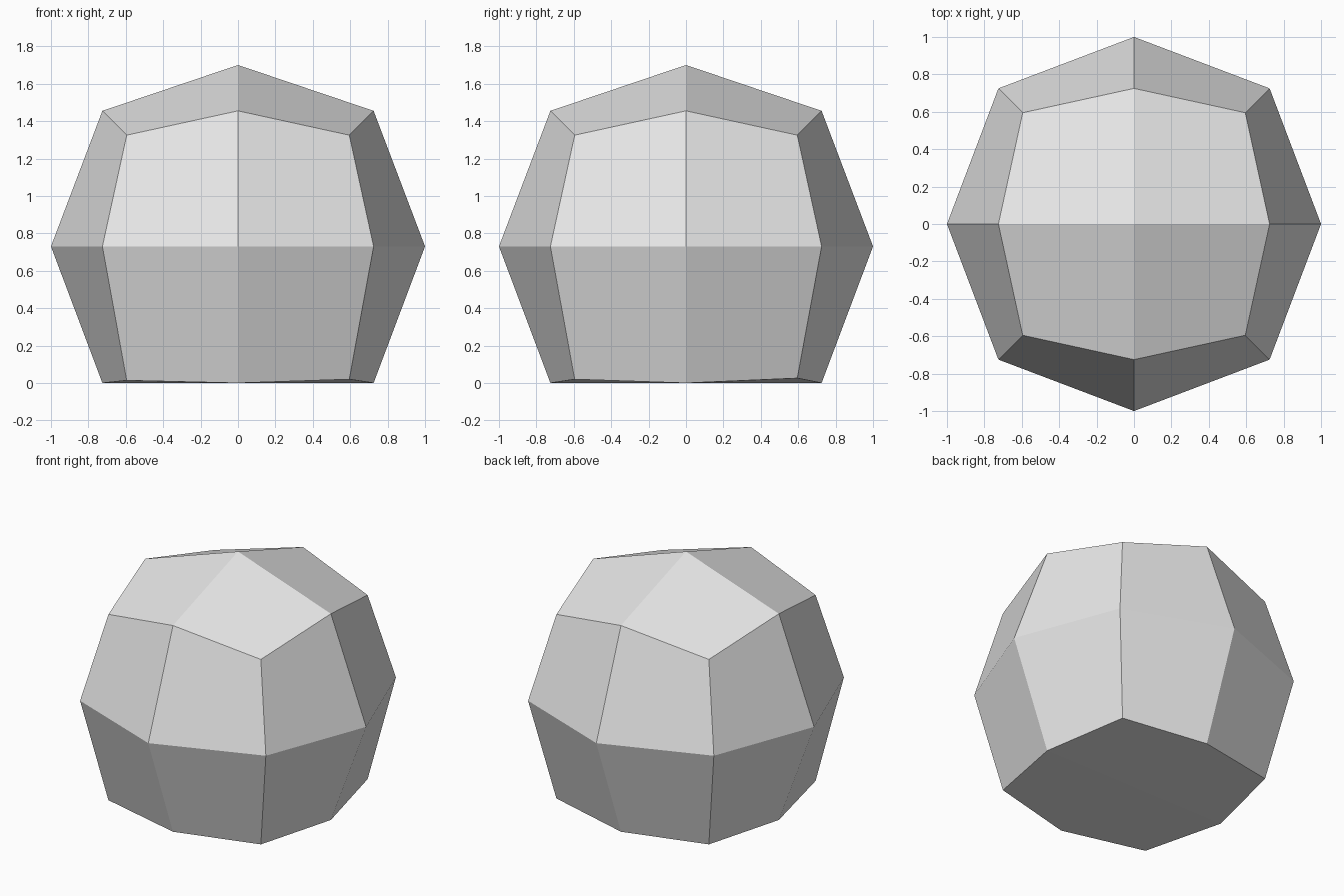
import bpy
import bmesh

cube = bpy.data.objects.get("Cube")
if cube:
    bpy.data.objects.remove(cube, do_unlink=True)

# Single stone grey
stone = bpy.data.materials.new("stone_grey")
stone.use_nodes = True
GREY = (0.8, 0.8, 0.8, 1.0)
stone.diffuse_color = GREY
stone.node_tree.nodes["Principled BSDF"].inputs["Base Color"].default_value = GREY

CENTRE_Z = 0.73
# Distance along each axis for corners, edge middles and face centres
REACH = {3: 0.595, 2: 0.725, 1: 1.0}

# Rounded boulder: a cube split once per edge, then swollen
bm = bmesh.new()
bmesh.ops.create_cube(bm, size=2)
bmesh.ops.subdivide_edges(bm, edges=bm.edges[:], cuts=1, use_grid_fill=True)

for v in bm.verts:
    sx, sy, sz = (round(c) for c in v.co)
    kind = abs(sx) + abs(sy) + abs(sz)
    r = REACH[kind]
    z = CENTRE_Z + sz * r
    if sz > 0 and kind == 1:
        z = 1.7                                   # crown
    elif sz < 0:                                  # flattened underside
        z = 0.02 + 0.003 * (sx + sy) if kind == 3 else 0.0
    v.co = (sx * r, sy * r, z)

bmesh.ops.recalc_face_normals(bm, faces=bm.faces[:])
mesh = bpy.data.meshes.new("boulder")
bm.to_mesh(mesh)
bm.free()
mesh.materials.append(stone)
mesh.shade_flat()
boulder = bpy.data.objects.new("boulder", mesh)
bpy.context.scene.collection.objects.link(boulder)
